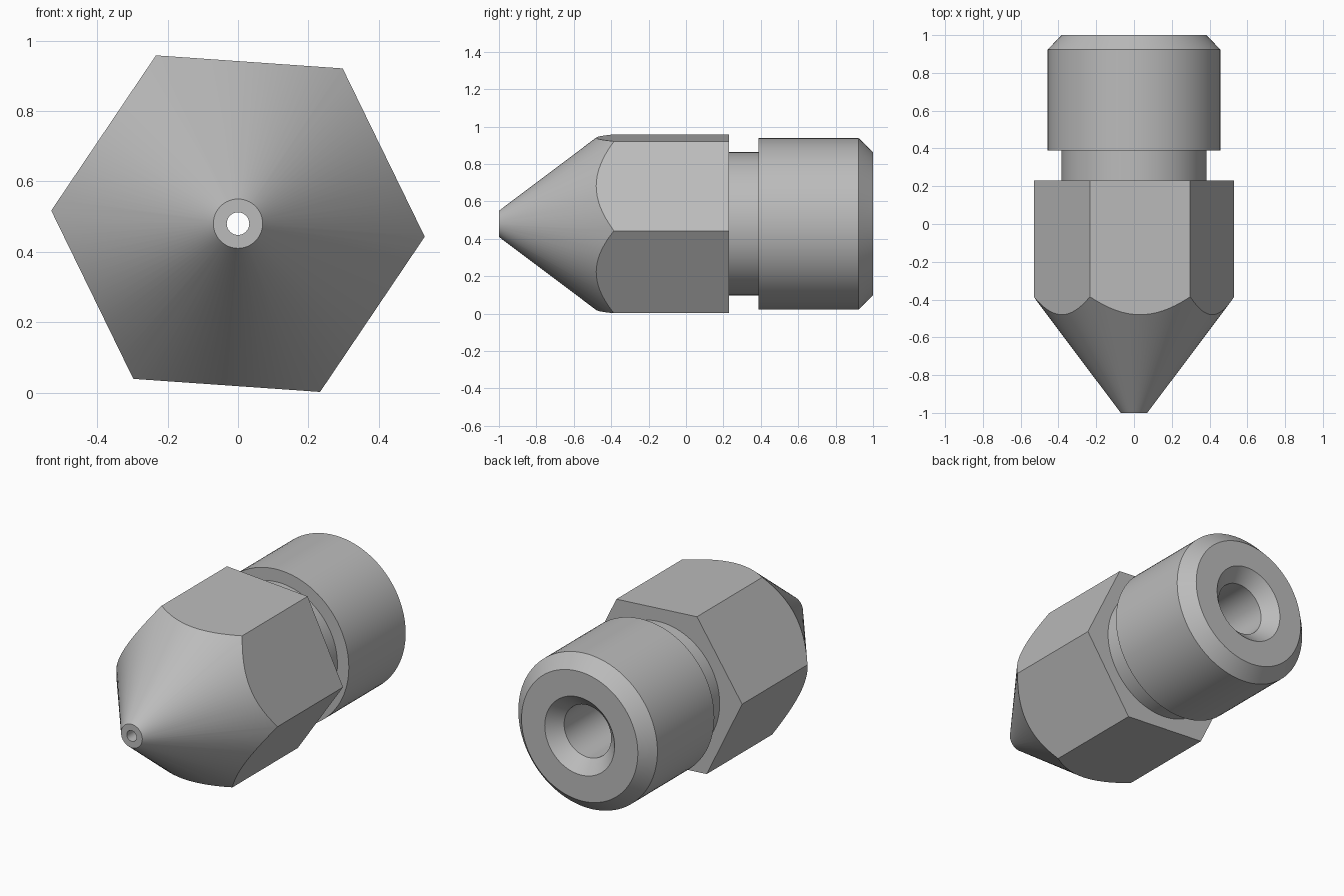
import bpy
import bmesh
from math import cos, sin, radians, tau

cube = bpy.data.objects.get("Cube")
if cube:
    bpy.data.objects.remove(cube, do_unlink=True)

AXIS_Z = 0.48
SEGMENTS = 96

metal = bpy.data.materials.new("grey metal")
metal.use_nodes = True
grey = (0.5, 0.5, 0.5, 1)
metal.diffuse_color = grey
metal.node_tree.nodes["Principled BSDF"].inputs["Base Color"].default_value = grey


def ring_solid(name, profile, sides, turn=0, closed=False):
    """Sweep (y, radius) points round the y axis; cap the ends unless closed."""
    bm = bmesh.new()
    rings = []
    for y, r in profile:
        angles = [turn + tau * i / sides for i in range(sides)]
        rings.append([bm.verts.new((r * cos(a), y, r * sin(a))) for a in angles])
    pairs = list(zip(rings, rings[1:]))
    if closed:
        pairs.append((rings[-1], rings[0]))
    else:
        bm.faces.new(rings[0])
        bm.faces.new(rings[-1])
    for a, b in pairs:
        for i in range(sides):
            j = (i + 1) % sides
            bm.faces.new((a[i], a[j], b[j], b[i]))
    bmesh.ops.recalc_face_normals(bm, faces=bm.faces)
    mesh = bpy.data.meshes.new(name)
    bm.to_mesh(mesh)
    bm.free()
    mesh.materials.append(metal)
    obj = bpy.data.objects.new(name, mesh)
    obj.location.z = AXIS_Z
    bpy.context.collection.objects.link(obj)
    return obj


# Turned blank: outside from tip to threaded end, then the bore back to the tip
outside = [(-1, 0.07), (-0.348, 0.56), (0.23, 0.56), (0.23, 0.383),
           (0.388, 0.383), (0.388, 0.458), (0.923, 0.458), (1, 0.383)]
bore = [(1, 0.23), (0.925, 0.155), (-0.7, 0.155), (-0.88, 0.032), (-1, 0.032)]
nozzle = ring_solid("nozzle_body", outside + bore, SEGMENTS, closed=True)

# Hexagonal wrench flats, trimmed out of the blank
hexagon = ring_solid("hexagon_cutter", [(-1.2, 0.532), (1.2, 0.532)], 6, radians(-4))
hexagon.hide_render = True

trim = nozzle.modifiers.new("wrench_flats", "BOOLEAN")
trim.operation = "INTERSECT"
trim.solver = "EXACT"
trim.object = hexagon

bpy.ops.object.select_all(action="DESELECT")
nozzle.select_set(True)
bpy.context.view_layer.objects.active = nozzle
bpy.ops.object.modifier_apply(modifier=trim.name)
bpy.data.objects.remove(hexagon, do_unlink=True)
bpy.ops.object.shade_smooth_by_angle(angle=radians(20))
